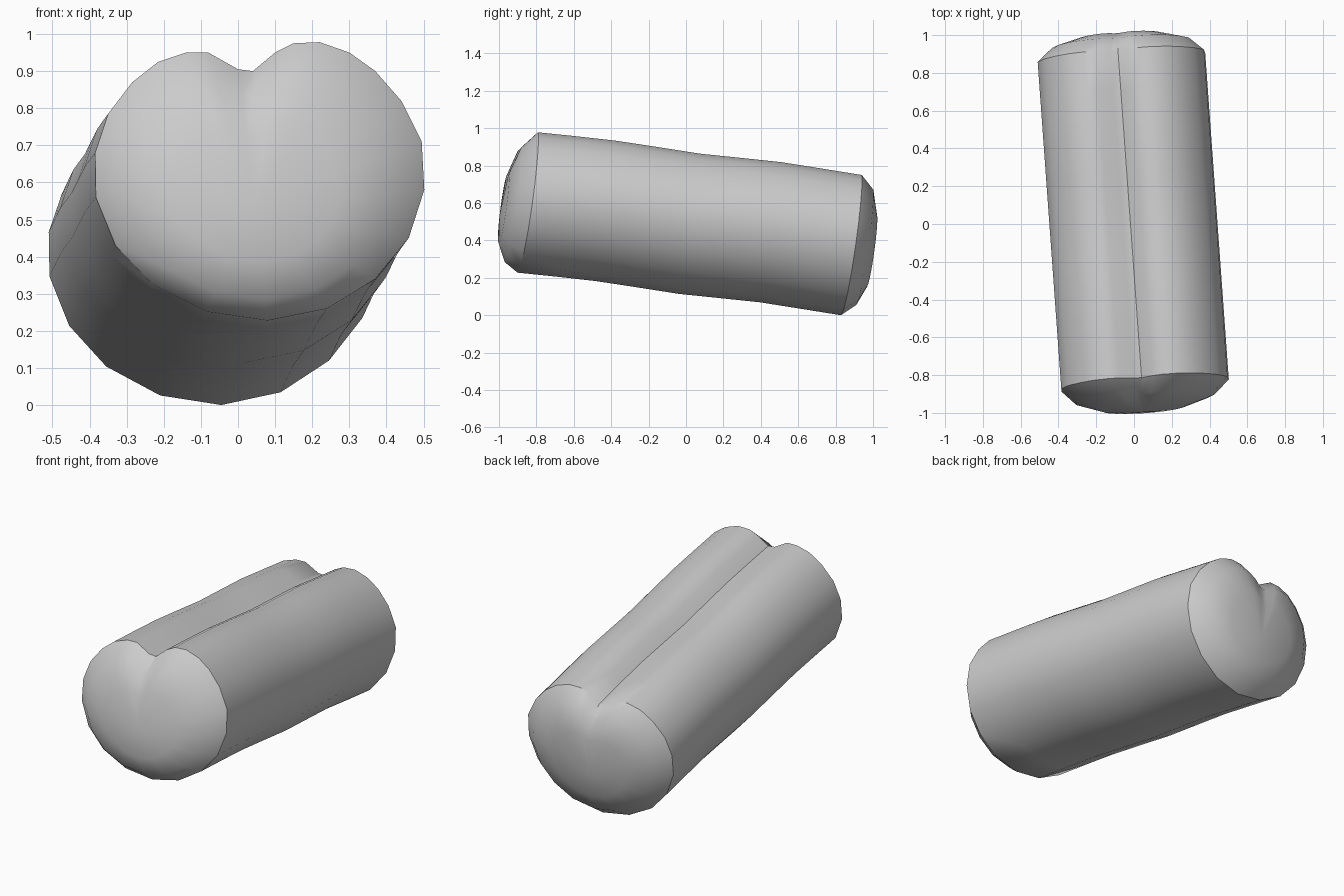
import bpy, bmesh, math

if "Cube" in bpy.data.objects:
    bpy.data.objects.remove(bpy.data.objects["Cube"])

# Front rim outline (x, z): round with a cleft on top
RIM = [(0.04, .90), (0.10, .95), (0.15, .975), (0.22, .978), (0.30, .95), (0.37, .90),
       (0.44, .82), (0.495, .71), (0.502, .58), (0.46, .45), (0.37, .34), (0.24, .26),
       (0.08, .228), (-0.085, .252), (-0.23, .325), (-0.33, .43), (-0.383, .56),
       (-0.385, .68), (-0.35, .785), (-0.285, .87), (-0.215, .925), (-0.14, .95),
       (-0.08, .95), (0.0, .905)]
CX, CZ = 0.05, 0.60
DOME = [(0.82, 0.075), (0.5, 0.12)]   # ring scale, bulge
APEX = 0.135


def section(t, lift=0.0, scale=1.0, bulge=0.0, drop=0.0):
    """One outline at fraction t along the tilted axis."""
    pts = []
    for x, z in RIM:
        x = CX + (x - CX) * scale
        z = CZ - drop * (1 - scale) + (z - CZ) * scale
        y = -0.853 + 0.135 * (z - CZ) + 0.07 * (x - CX) + bulge
        side = 0.015 * t * (1 - min(1, ((z - CZ) / 0.375) ** 2))
        pts.append((x - 0.125 * t, y + 1.73 * t, z - 0.228 * t + lift + side))
    return pts


# Body: rings from the front dome, along the wavy barrel, to the back dome
rings = [section(0, scale=s, bulge=-b, drop=0.06) for s, b in reversed(DOME)]
rings += [section(t, lift) for t, lift in
          [(0, 0), (.12, .006), (.24, .01), (.36, .006), (.5, 0),
           (.62, .006), (.75, .012), (.88, .006), (1, 0)]]
rings += [section(1, scale=s, bulge=b, drop=0.09) for s, b in DOME]

bm = bmesh.new()
vr = [[bm.verts.new(p) for p in ring] for ring in rings]
n = len(RIM)
for a, b in zip(vr, vr[1:]):
    for i in range(n):
        j = (i + 1) % n
        bm.faces.new((a[i], a[j], b[j], b[i]))

# Dome tips
front = bm.verts.new((CX, -0.853 - APEX - 0.008, CZ - 0.06))
back = bm.verts.new((CX - 0.125, -0.853 + 1.73 + APEX - 0.014, CZ - 0.228 - 0.075))
for i in range(n):
    j = (i + 1) % n
    bm.faces.new((vr[0][j], vr[0][i], front))
    bm.faces.new((vr[-1][i], vr[-1][j], back))
bmesh.ops.recalc_face_normals(bm, faces=bm.faces[:])

mesh = bpy.data.meshes.new("cleft_capsule")
bm.to_mesh(mesh)
bm.free()
capsule = bpy.data.objects.new("cleft_capsule", mesh)
bpy.context.collection.objects.link(capsule)

grey = bpy.data.materials.new("light grey")
grey.diffuse_color = (0.6, 0.6, 0.6, 1)
grey.use_nodes = True
grey.node_tree.nodes["Principled BSDF"].inputs["Base Color"].default_value = grey.diffuse_color
mesh.materials.append(grey)

bpy.context.view_layer.objects.active = capsule
capsule.select_set(True)
bpy.ops.object.shade_smooth_by_angle(angle=math.radians(35))
